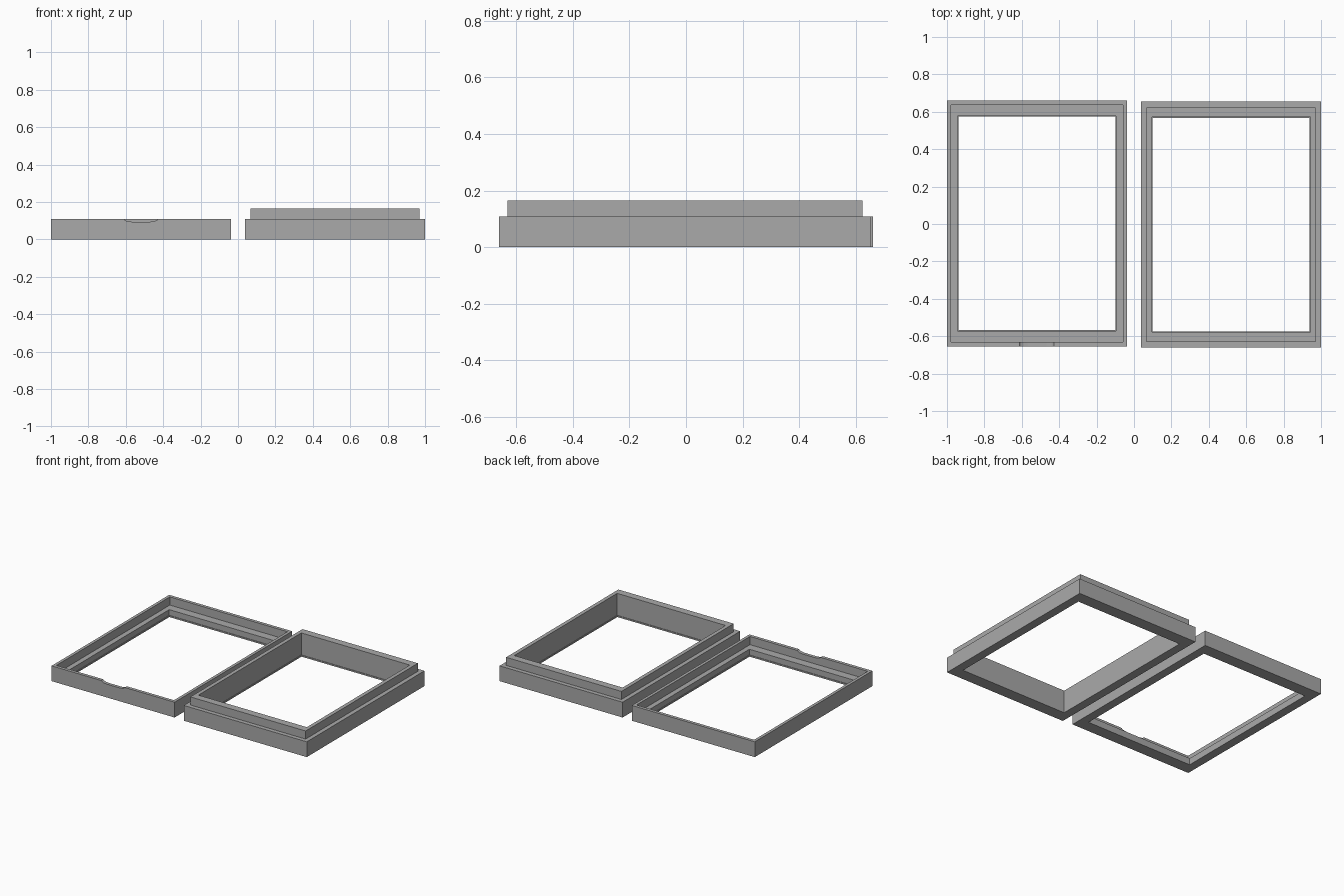
import bpy, bmesh, math

if "Cube" in bpy.data.objects:
    bpy.data.objects.remove(bpy.data.objects["Cube"])

grey = bpy.data.materials.new("light grey")
grey.diffuse_color = (0.40, 0.40, 0.40, 1)
grey.use_nodes = True
grey.node_tree.nodes["Principled BSDF"].inputs["Base Color"].default_value = grey.diffuse_color


def frame(name, cx, cy, section):
    """Loft a closed section of (half width, half depth, z) rectangles."""
    bm = bmesh.new()
    rings = [[bm.verts.new((cx + sx * hx, cy + sy * hy, z))
              for sx, sy in ((-1, -1), (1, -1), (1, 1), (-1, 1))]
             for hx, hy, z in section]
    for i, a in enumerate(rings):
        b = rings[(i + 1) % len(rings)]
        for j in range(4):
            k = (j + 1) % 4
            bm.faces.new((a[j], a[k], b[k], b[j]))
    return finish(name, bm)


def finish(name, bm):
    bmesh.ops.recalc_face_normals(bm, faces=bm.faces)
    mesh = bpy.data.meshes.new(name)
    bm.to_mesh(mesh)
    bm.free()
    mesh.materials.append(grey)
    obj = bpy.data.objects.new(name, mesh)
    bpy.context.collection.objects.link(obj)
    return obj


OX, OY = 0.481, 0.657      # outer half size
IX, IY = 0.420, 0.571      # opening half size
LIP, LIP_Z = 0.004, 0.010  # thin lip around the bottom of the opening
opening = [(IX + LIP, IY + LIP, LIP_Z), (IX, IY, LIP_Z), (IX, IY, 0)]

# Lid frame: thin rim around a recessed ledge
lid = frame("lid_frame", -0.519, 0.003, [
    (OX, OY, 0), (OX, OY, 0.108),
    (0.460, 0.634, 0.108), (0.460, 0.634, 0.050),
    (IX + LIP, IY + LIP, 0.050)] + opening)

# Base frame: stepped, with a raised collar that fits the lid
frame("base_frame", 0.519, -0.003, [
    (OX, OY, 0), (OX, OY, 0.108),
    (0.451, 0.627, 0.108), (0.451, 0.627, 0.165),
    (IX + LIP, IY + LIP, 0.165)] + opening)

# Finger notch with curved ends, cut through the front rim of the lid
arc = [(0.095 - 0.045 * math.sin(a), 0.094 + 0.045 * (1 - math.cos(a)))
       for a in (math.radians(d) for d in (57, 44, 30, 15, 0))]
half = [(0.095, 0.13)] + [(0.050 + 0.045 * math.sin(math.radians(d)),
                           0.094 + 0.021 * (1 - math.cos(math.radians(d))))
                          for d in (90, 70, 50, 30, 0)]
outline = half + [(-x, z) for x, z in reversed(half)]
bm = bmesh.new()
bottom = bm.faces.new([bm.verts.new((-0.519 + x, -0.70, z)) for x, z in outline])
move = bmesh.ops.extrude_face_region(bm, geom=[bottom])["geom"]
bmesh.ops.translate(bm, vec=(0, 0.09, 0),
                    verts=[g for g in move if isinstance(g, bmesh.types.BMVert)])
cutter = finish("notch_cutter", bm)
cutter.hide_render = True
cut = lid.modifiers.new("notch", 'BOOLEAN')
cut.operation = 'DIFFERENCE'
cut.solver = 'EXACT'
cut.object = cutter
bpy.context.view_layer.objects.active = lid
bpy.ops.object.modifier_apply(modifier=cut.name)
bpy.data.objects.remove(cutter)
